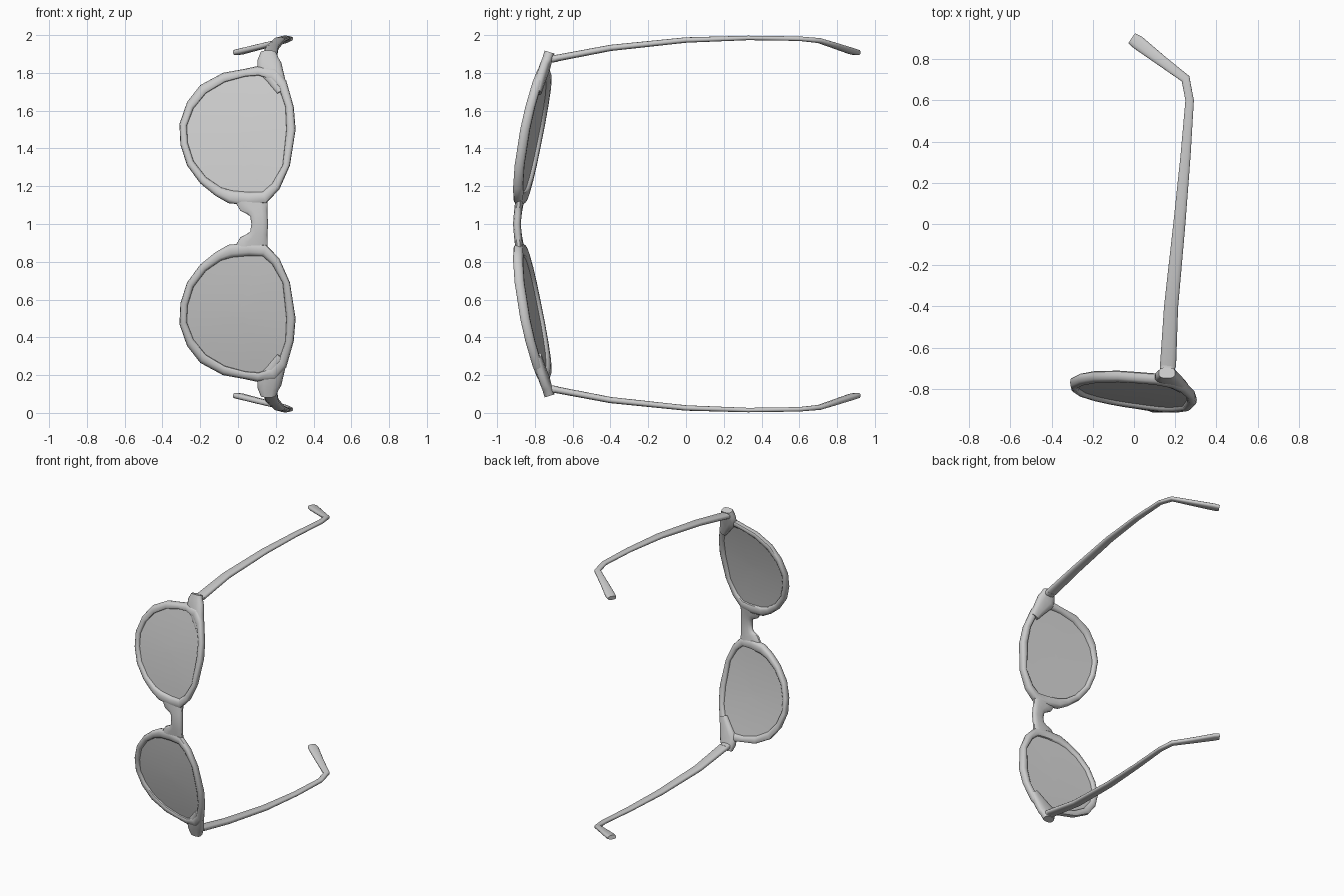
import bpy, math
from mathutils import Vector

cube = bpy.data.objects.get("Cube")
if cube:
    bpy.data.objects.remove(cube, do_unlink=True)

grey = bpy.data.materials.new("plain grey")
grey.use_nodes = True
grey.diffuse_color = (0.6, 0.6, 0.6, 1)
grey.node_tree.nodes["Principled BSDF"].inputs["Base Color"].default_value = (0.6, 0.6, 0.6, 1)


def front_y(x, h):
    """Wrap of the front frame: h is the distance from the bridge middle."""
    return -0.88 + 0.06 * abs(h) + 0.14 * h * h - 0.13 * x


def add_part(name, verts, faces, mirror=True, angle=50):
    mesh = bpy.data.meshes.new(name)
    mesh.from_pydata(verts, [], faces)
    mesh.materials.append(grey)
    obj = bpy.data.objects.new(name, mesh)
    obj.location.z = 1
    bpy.context.collection.objects.link(obj)
    bpy.ops.object.select_all(action="DESELECT")
    obj.select_set(True)
    bpy.context.view_layer.objects.active = obj
    bpy.ops.object.mode_set(mode="EDIT")
    bpy.ops.mesh.select_all(action="SELECT")
    bpy.ops.mesh.normals_make_consistent(inside=False)
    bpy.ops.object.mode_set(mode="OBJECT")
    bpy.ops.object.shade_smooth_by_angle(angle=math.radians(angle))
    if mirror:
        mod = obj.modifiers.new("Mirror", "MIRROR")
        mod.use_axis = (False, False, True)
        mod.use_mirror_merge = False
    return obj


def bridge_rings(rings, closed):
    """Quads between successive rings of equal size."""
    n, m = len(rings[0]), len(rings)
    verts = [p for ring in rings for p in ring]
    faces = []
    for i in range(m if closed else m - 1):
        a, b = i * n, (i + 1) % m * n
        for k in range(n):
            j = (k + 1) % n
            faces.append((a + k, a + j, b + j, b + k))
    if not closed:
        faces += [tuple(range(n))[::-1], tuple(range((m - 1) * n, m * n))]
    return verts, faces


def squarish(a, power):
    c, s = math.cos(a), math.sin(a)
    return (math.copysign(abs(c) ** power, c), math.copysign(abs(s) ** power, s))


def loft(name, sections, thick_dir, mirror=True, sides=12):
    """Rounded bar through sections of (centre, width, thickness)."""
    rings = []
    centres = [Vector(s[0]) for s in sections]
    for i, (_, width, thick) in enumerate(sections):
        before, after = centres[max(i - 1, 0)], centres[min(i + 1, len(centres) - 1)]
        tangent = (after - before).normalized()
        across = tangent.cross(Vector(thick_dir)).normalized()
        up = across.cross(tangent)
        ring = []
        for k in range(sides):
            c, s = squarish(math.tau * (k + 0.5) / sides, 0.7)
            ring.append(centres[i] + across * c * width / 2 + up * s * thick / 2)
        rings.append(ring)
    return add_part(name, *bridge_rings(rings, False), mirror=mirror)


# Rim outlines as x and distance from the bridge middle
outer = [(.305, .5), (.295, .62), (.255, .76), (.2, .83), (.1, .835), (.03, .82), (-.08, .8),
         (-.2, .735), (-.27, .645), (-.31, .53), (-.305, .42), (-.27, .31), (-.2, .215),
         (-.12, .15), (-.05, .11), (.05, .1), (.15, .11), (.22, .185), (.275, .31)]
inner = [(.255, .5), (.25, .62), (.215, .72), (.17, .765), (.11, .785), (.04, .78), (-.07, .75),
         (-.17, .69), (-.235, .61), (-.27, .52), (-.265, .43), (-.235, .335), (-.17, .25),
         (-.09, .195), (-.03, .178), (.06, .17), (.13, .172), (.18, .215), (.235, .31)]

# Rims: a rounded section swept between the two outlines
rings = []
for (ox, oh), (ix, ih) in zip(outer, inner):
    ring = []
    for k in range(10):
        c, s = squarish(math.tau * k / 10, 0.75)
        t = (1 + c) / 2
        x, h = ix + (ox - ix) * t, ih + (oh - ih) * t
        ring.append((x, front_y(x, h) + 0.026 * s, h))
    rings.append(ring)
add_part("rims", *bridge_rings(rings, True))

# Lenses: thin curved discs filling the rims
centre = (0, 0.48)
rings = []
for scale, offset in [(.1, -1), (.5, -1), (.8, -1), (1.03, -1), (1.03, 1), (.8, 1), (.5, 1), (.1, 1)]:
    ring = []
    for px, ph in inner:
        x = centre[0] + (px - centre[0]) * scale
        h = centre[1] + (ph - centre[1]) * scale
        ring.append((x, front_y(x, h) + offset * 0.006, h))
    rings.append(ring)
add_part("lenses", *bridge_rings(rings, False))

# Nose bridge flaring into both rims
half = [(0, .115, .09), (.05, .11, .095), (.08, .1, .125), (.105, .085, .165), (.135, .075, .18)]
half = [(h, x, w) for h, x, w in half]
full = [(-h, x, w) for h, x, w in half[:0:-1]] + half
loft("nose_bridge", [((x, front_y(x, h), h), w, .042) for h, x, w in full], (0, 1, 0), mirror=False)

# Corner lugs that carry the temples
lugs = [(.7, .235, .06), (.77, .2, .1), (.83, .165, .14), (.87, .16, .115), (.91, .16, .08)]
loft("corner_lugs", [((x, front_y(x, h) + .008, h), w, .055) for h, x, w in lugs], (0, 1, 0))

# Hinges between lugs and temples
loft("hinges", [((.16, -.735, .875), .075, .05), ((.165, -.68, .877), .075, .036)], (0, 0, 1))

# Temples with bent ear tips
temple = [((.165, -.69, .877), .08, .036), ((.18, -.4, .932), .07, .033), ((.22, 0, .974), .06, .029),
          ((.25, .33, .985), .05, .024), ((.27, .6, .981), .042, .024), ((.25, .705, .971), .045, .027),
          ((.13, .795, .942), .055, .03), ((.02, .88, .914), .07, .032), ((-.01, .9, .908), .06, .03)]
loft("temples", temple, (0, 0, 1))
